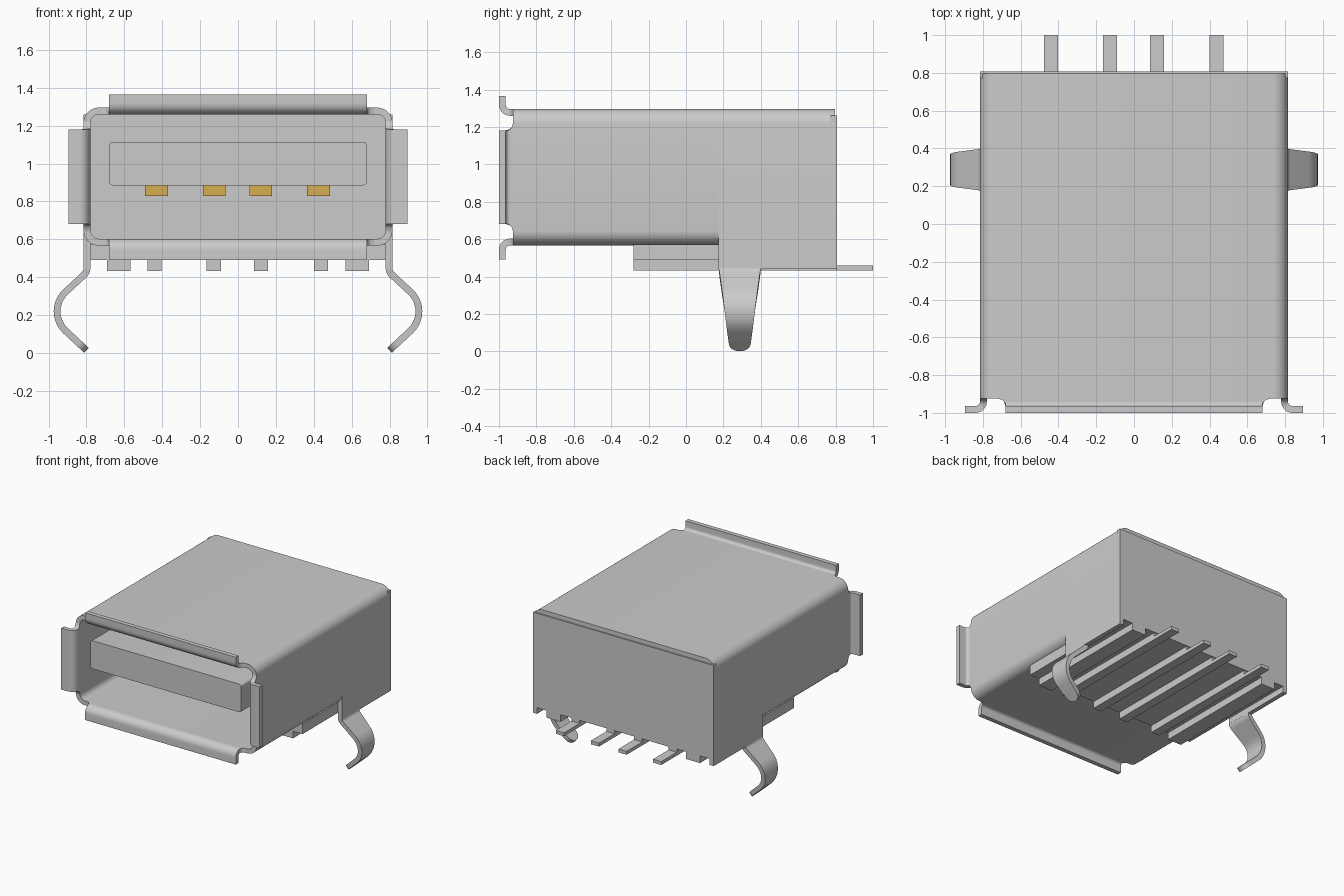
import bpy, bmesh, math
from mathutils import Vector

old = bpy.data.objects.get("Cube")
if old:
    bpy.data.objects.remove(old, do_unlink=True)


def material(name, rgb):
    m = bpy.data.materials.new(name)
    m.use_nodes = True
    m.diffuse_color = (*rgb, 1)
    m.node_tree.nodes["Principled BSDF"].inputs["Base Color"].default_value = (*rgb, 1)
    return m


GREY = material("light grey", (0.6, 0.6, 0.6))
GOLD = material("contact gold", (0.68, 0.42, 0.085))
T = 0.036          # sheet metal thickness
WALL = 0.7975      # wall centre line
TOP, BOT = 1.2775, 0.585
MID = (TOP + BOT) / 2


def finish(name, bm, mat):
    me = bpy.data.meshes.new(name)
    bm.to_mesh(me)
    bm.free()
    ob = bpy.data.objects.new(name, me)
    bpy.context.collection.objects.link(ob)
    me.materials.append(mat)
    bpy.ops.object.select_all(action='DESELECT')
    ob.select_set(True)
    bpy.context.view_layer.objects.active = ob
    return ob


def box(name, x0, x1, y0, y1, z0, z1, mat=GREY):
    bm = bmesh.new()
    bmesh.ops.create_cube(bm, size=1)
    for v in bm.verts:
        v.co = Vector(((x0 + x1) / 2 + v.co.x * (x1 - x0),
                       (y0 + y1) / 2 + v.co.y * (y1 - y0),
                       (z0 + z1) / 2 + v.co.z * (z1 - z0)))
    return finish(name, bm, mat)


def round_path(pts, radii, closed=False, n=8):
    """2D polyline with its corners replaced by arcs."""
    pts = [Vector(p) for p in pts]
    out = []
    for i, (p, r) in enumerate(zip(pts, radii)):
        if r == 0 or (not closed and i in (0, len(pts) - 1)):
            out.append(p)
            continue
        a = (pts[i - 1] - p).normalized()
        b = (pts[(i + 1) % len(pts)] - p).normalized()
        half = a.angle(b) / 2
        d = r / math.tan(half)
        c = p + (a + b).normalized() * (r / math.sin(half))
        s, e = (p + a * d - c).normalized(), (p + b * d - c).normalized()
        for k in range(n + 1):
            out.append(c + s.slerp(e, k / n).normalized() * r)
    return out


def strip(name, stations, axis, closed=False):
    """Bent sheet: (centre, half width) stations swept across an axis."""
    bm = bmesh.new()
    axis = Vector(axis)
    rows = [(bm.verts.new(c - axis * w), bm.verts.new(c + axis * w)) for c, w in stations]
    for i in range(len(rows) - (0 if closed else 1)):
        (a, b), (c, d) = rows[i], rows[(i + 1) % len(rows)]
        bm.faces.new((a, b, d, c))
    bmesh.ops.recalc_face_normals(bm, faces=bm.faces[:])
    ob = finish(name, bm, GREY)
    mod = ob.modifiers.new("thickness", 'SOLIDIFY')
    mod.thickness = T
    mod.offset = 0
    mod.use_even_offset = True
    bpy.ops.object.modifier_apply(modifier=mod.name)
    bpy.ops.object.shade_smooth_by_angle(angle=math.radians(35))
    return ob


def tube(name, path, y0, y1, closed):
    stations = [(Vector((p.x, (y0 + y1) / 2, p.y)), (y1 - y0) / 2) for p in path]
    return strip(name, stations, (0, 1, 0), closed)


# Shell: closed front sleeve, then a rear hood with straight side skirts
R = 0.062
tube("front_sleeve", round_path([(-WALL, BOT), (WALL, BOT), (WALL, TOP), (-WALL, TOP)],
                                [R] * 4, True), -0.925, 0.175, True)
tube("rear_hood", round_path([(-WALL, 0.44), (-WALL, TOP), (WALL, TOP), (WALL, 0.44)],
                             [0, R, R, 0]), 0.175, 0.797, False)
box("back_plate", -0.815, 0.815, 0.772, 0.808, 0.49, 1.26)
for side, s in (("left", 1), ("right", -1)):
    xs = sorted((s * 0.779, s * 0.815))
    box("back_plate_corner_" + side, xs[0], xs[1], 0.772, 0.808, 0.44, 0.49)


# Flared lips around the opening, widening into the relief cuts
def lip(name, out, across, base, height, half):
    out = Vector(out)
    path = round_path([(-0.925, 0), (-0.982, 0), (-0.982, height)], [0, 0.042, 0])
    path[1:1] = [Vector((-0.925 - 0.005 * k, 0)) for k in (1, 2)]
    stations = []
    for p in path:
        f = min(1, max(0, (p.x + 0.965) / 0.04))
        w = half + 0.04 * (1 - math.sqrt(1 - f * f))
        stations.append((Vector((0, p.x, MID)) + out * (base + p.y), w))
    strip(name, stations, across)


lip("top_lip", (0, 0, 1), (1, 0, 0), TOP - MID, 0.087, 0.68)
lip("bottom_lip", (0, 0, -1), (1, 0, 0), MID - BOT, 0.095, 0.68)
lip("left_lip", (1, 0, 0), (0, 0, 1), WALL, 0.0975, 0.25)
lip("right_lip", (-1, 0, 0), (0, 0, 1), WALL, 0.0975, 0.25)

# Bent, tapering spring legs with round tips
tip_r = 0.058
tip_dir = (Vector((0.80, 0.014)) - Vector((1.0205, 0.22))).normalized()
tip = Vector((0.80, 0.014)) - tip_dir * tip_r
leg_path = round_path([(WALL, 0.46), (WALL, 0.427), (1.0205, 0.22), tip],
                      [0, 0.05, 0.14, 0], n=12)
leg = [(p, tip_r + max(0, min(1, (p.y - 0.05) / 0.39)) * 0.0545) for p in leg_path]
for k in range(1, 9):
    a = math.radians(87) * k / 8
    leg.append((tip + tip_dir * tip_r * math.sin(a), tip_r * math.cos(a)))
for side, s in (("left", 1), ("right", -1)):
    strip("spring_leg_" + side, [(Vector((s * p.x, 0.2875, p.y)), w) for p, w in leg], (0, 1, 0))

# Insulator: base slab, rear block and rounded tongue
box("insulator_base", -0.779, 0.779, -0.28, 0.78, 0.49, 0.572)
box("insulator_block", -0.779, 0.779, 0.2, 0.775, 0.57, 1.258)
tongue = box("tongue", -0.68, 0.68, -0.93, 0.22, 0.885, 1.115)
bm = bmesh.new()
bm.from_mesh(tongue.data)
long_edges = [e for e in bm.edges if abs(e.verts[0].co.y - e.verts[1].co.y) > 0.5]
bmesh.ops.bevel(bm, geom=long_edges, offset=0.02, segments=4, profile=0.5, affect='EDGES')
bm.to_mesh(tongue.data)
bm.free()
bpy.ops.object.shade_smooth_by_angle(angle=math.radians(35))

# Feet, solder pins and gold contacts
for side, s in (("left", 1), ("right", -1)):
    xs = sorted((s * 0.568, s * 0.692))
    box("foot_" + side, xs[0], xs[1], -0.28, 0.808, 0.432, 0.492)
for i, (pin, contact) in enumerate(((-0.44, -0.43), (-0.128, -0.125),
                                    (0.122, 0.12), (0.437, 0.425)), 1):
    box(f"pin_rail_{i}", pin - 0.037, pin + 0.037, -0.28, 0.80, 0.432, 0.492)
    box(f"solder_pin_{i}", pin - 0.037, pin + 0.037, 0.79, 1.0, 0.432, 0.46)
    box(f"contact_{i}", contact - 0.06, contact + 0.06, -0.82, 0.21, 0.83, 0.886, GOLD)
